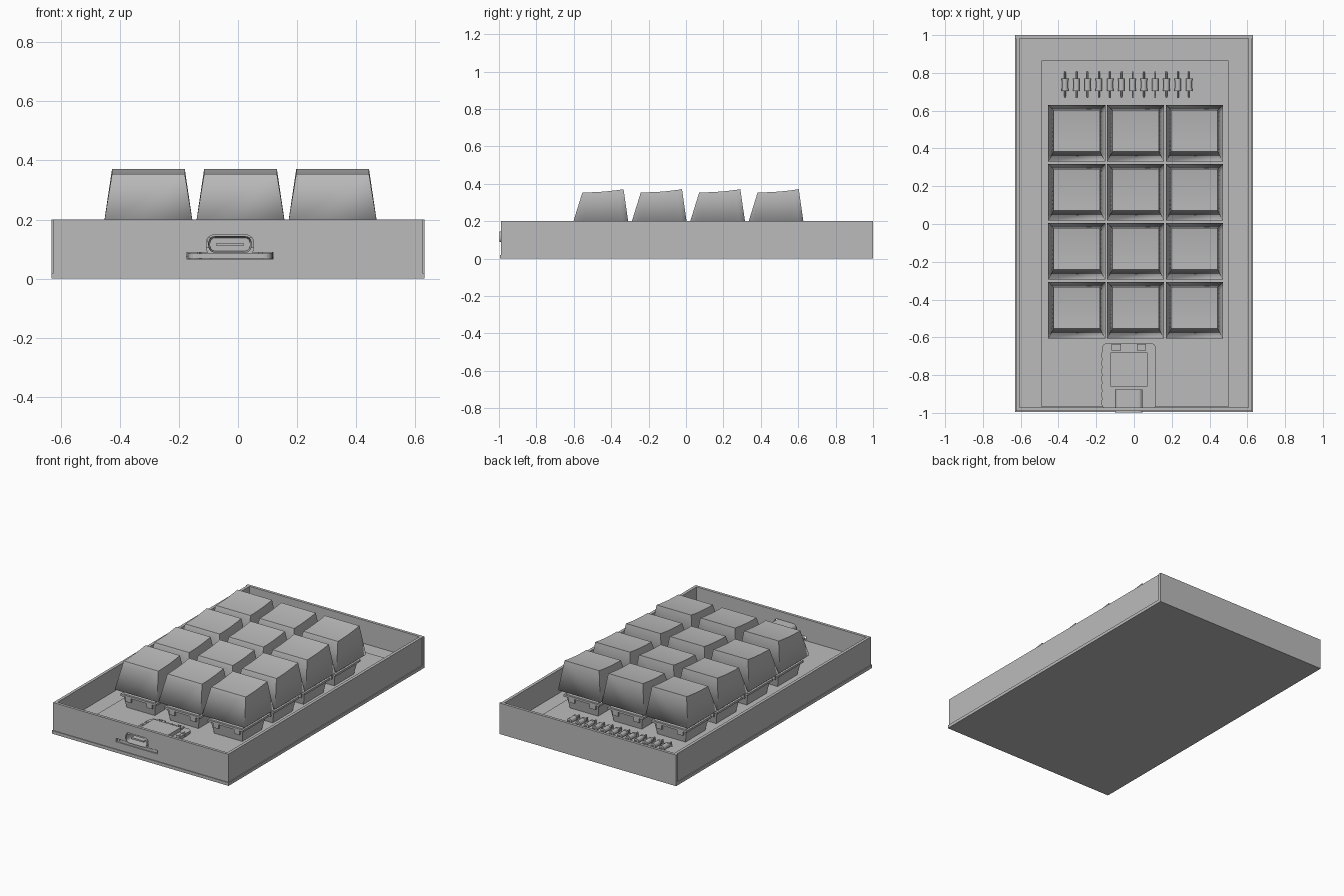
import bpy, bmesh, math
from mathutils import Matrix

if "Cube" in bpy.data.objects:
    bpy.data.objects.remove(bpy.data.objects["Cube"])

GREY = bpy.data.materials.new("plain_grey")
GREY.use_nodes = True
COLOUR = (0.5, 0.5, 0.5, 1)
GREY.diffuse_color = COLOUR
GREY.node_tree.nodes["Principled BSDF"].inputs["Base Color"].default_value = COLOUR


def add(name, bm, loc=(0, 0, 0)):
    bmesh.ops.recalc_face_normals(bm, faces=bm.faces)
    me = bpy.data.meshes.new(name)
    bm.to_mesh(me)
    bm.free()
    me.materials.append(GREY)
    return place(name, me, loc)


def place(name, me, loc):
    ob = bpy.data.objects.new(name, me)
    ob.location = loc
    bpy.context.collection.objects.link(ob)
    return ob


def block(bm, x0, x1, y0, y1, z0, z1, taper=1.0):
    """Box between limits; taper scales the top face."""
    vs = bmesh.ops.create_cube(bm, size=1)["verts"]
    cx, cy = (x0 + x1) / 2, (y0 + y1) / 2
    for v in vs:
        k = taper if v.co.z > 0 else 1
        v.co.x = cx + v.co.x * (x1 - x0) * k
        v.co.y = cy + v.co.y * (y1 - y0) * k
        v.co.z = z1 if v.co.z > 0 else z0
    return vs


def rod(bm, radius, depth, matrix, sides=12):
    bmesh.ops.create_cone(bm, cap_ends=True, segments=sides, radius1=radius,
                          radius2=radius, depth=depth, matrix=matrix)


def box(name, *limits, taper=1.0):
    bm = bmesh.new()
    block(bm, *limits, taper=taper)
    return add(name, bm)


def soften(ob, width, axis, segments=4):
    """Round the edges of a box that run along one axis."""
    bm = bmesh.new()
    bm.from_mesh(ob.data)
    es = [e for e in bm.edges if abs((e.verts[0].co - e.verts[1].co).normalized()[axis]) > 0.9]
    bmesh.ops.bevel(bm, geom=es, offset=width, segments=segments, affect='EDGES', profile=0.5)
    bm.to_mesh(ob.data)
    bm.free()


# Case: base plate, walls and raised floor
box("base_plate", -0.63, 0.63, -0.995, 1, 0, 0.02)
box("back_wall", -0.63, 0.63, 0.982, 1, 0.02, 0.2)
for side, s in (("left", 1), ("right", -1)):
    box(side + "_wall", *sorted((s * 0.605, s * 0.624)), -0.99, 0.982, 0.02, 0.2)
box("inner_floor", -0.605, 0.605, -0.972, 0.982, 0.02, 0.05)
front = box("front_wall", -0.624, 0.624, -0.99, -0.972, 0.02, 0.2)
box("circuit_board", -0.49, 0.5, -0.97, 0.865, 0.05, 0.063)

# Port opening through the front wall
bm = bmesh.new()
block(bm, -0.175, 0.12, -1.1, -0.9, 0.067, 0.089)
slot = add("board_slot_cutter", bm)
port = box("port_cutter", -0.107, 0.053, -1.1, -0.9, 0.08, 0.148)
soften(port, 0.025, 1)
for cutter in (slot, port):
    cutter.hide_render = True
    cutter.hide_viewport = True
    cutter.display_type = 'WIRE'
    mod = front.modifiers.new(cutter.name, 'BOOLEAN')
    mod.object = cutter
    mod.solver = 'EXACT'

# Controller board with shield, buttons and pads
CX = -0.027
ctrl = box("controller_board", CX - 0.143, CX + 0.143, -0.985, -0.63, 0.068, 0.085)
soften(ctrl, 0.03, 2)
box("controller_shield", CX - 0.098, CX + 0.098, -0.86, -0.68, 0.085, 0.108)
bm = bmesh.new()
for s in (-1, 1):
    x = CX + s * 0.067
    block(bm, x - 0.024, x + 0.024, -0.67, -0.635, 0.085, 0.094)
    rod(bm, 0.01, 0.006, Matrix.Translation((x, -0.652, 0.097)))
block(bm, CX - 0.012, CX + 0.012, -0.665, -0.64, 0.085, 0.092)
add("controller_buttons", bm)
bm = bmesh.new()
for s in (-1, 1):
    for i in range(7):
        y = -0.945 + i * 0.0417
        x = CX + s * 0.127
        block(bm, x - 0.017, x + 0.017, y - 0.014, y + 0.014, 0.067, 0.088)
        rod(bm, 0.008, 0.004, Matrix.Translation((x, y, 0.089)))
add("controller_pads", bm)

# Socket shell with a recessed mouth and tongue
shell = box("port_shell", CX - 0.073, CX + 0.073, -0.997, -0.875, 0.088, 0.144)
soften(shell, 0.022, 1)
bm = bmesh.new()
bm.from_mesh(shell.data)
mouth = min(bm.faces, key=lambda f: f.calc_center_median().y)
bmesh.ops.inset_region(bm, faces=[mouth], thickness=0.006)
bmesh.ops.translate(bm, verts=mouth.verts, vec=(0, 0.09, 0))
bm.to_mesh(shell.data)
bm.free()
box("port_tongue", CX - 0.045, CX + 0.045, -0.985, -0.9, 0.111, 0.121)

# Row of diodes
bm = bmesh.new()
turn = Matrix.Rotation(math.pi / 2, 4, 'X')
rod(bm, 0.016, 0.05, turn)
for s in (-1, 1):
    rod(bm, 0.0175, 0.012, Matrix.Translation((0, s * 0.027, 0)) @ turn)
    rod(bm, 0.005, 0.036, Matrix.Translation((0, s * 0.051, 0)) @ turn, 8)
    rod(bm, 0.005, 0.028, Matrix.Translation((0, s * 0.066, -0.01)), 8)
    rod(bm, 0.009, 0.004, Matrix.Translation((0, s * 0.066, -0.021)))
diode = add("diode_1", bm, (-0.365, 0.738, 0.085)).data
for i in range(1, 12):
    place(f"diode_{i + 1}", diode, (-0.365 + i * 0.0597, 0.738, 0.085))

# Switch: tapered lower housing, flange, upper housing, stem and pins
bm = bmesh.new()
block(bm, -0.1, 0.1, -0.1, 0.1, 0.063, 0.14, taper=1.14)
block(bm, -0.127, 0.127, -0.127, 0.127, 0.14, 0.153)
block(bm, -0.115, 0.115, -0.115, 0.115, 0.153, 0.245, taper=0.74)
block(bm, -0.055, 0.055, -0.04, 0.04, 0.245, 0.26)
block(bm, -0.033, 0.033, -0.01, 0.01, 0.26, 0.32)
block(bm, -0.01, 0.01, -0.033, 0.033, 0.26, 0.32)
for s in (-1, 1):
    block(bm, s * 0.075 - 0.02, s * 0.075 + 0.02, -0.121, 0.121, 0.11, 0.14)
switch_mesh = add("switch_1", bm, (-0.303, 0.48, 0)).data

# Hollow keycap: sloped sides with a shallow scooped top
bm = bmesh.new()
N = 10
rows = []
for i in range(N + 1):
    t = i / N
    top_y, low_y = -0.097 + 0.22 * t, -0.15 + 0.3 * t
    z = 0.354 + 0.017 * t - 0.018 * t * (1 - t)
    rows.append([bm.verts.new(p) for p in ((-0.151, low_y, 0.183), (-0.123, top_y, z),
                                           (0.123, top_y, z), (0.151, low_y, 0.183))])
for a, b in zip(rows, rows[1:]):
    for k in range(3):
        bm.faces.new((a[k], a[k + 1], b[k + 1], b[k]))
bm.faces.new(rows[0])
bm.faces.new(rows[-1])
cap = add("keycap_1", bm, (-0.303, 0.48, 0))
for f in cap.data.polygons:
    f.use_smooth = abs(f.normal.z) > 0.9


def finish_cap(ob):
    mod = ob.modifiers.new("wall", 'SOLIDIFY')
    mod.thickness = 0.018
    mod.offset = -1


cap.data.set_sharp_from_angle(angle=math.radians(30))
finish_cap(cap)
n = 1
for r in range(4):
    for c in range(3):
        if r == c == 0:
            continue
        n += 1
        loc = (-0.303 + c * 0.3115, 0.48 - r * 0.3123, 0)
        place(f"switch_{n}", switch_mesh, loc)
        finish_cap(place(f"keycap_{n}", cap.data, loc))
